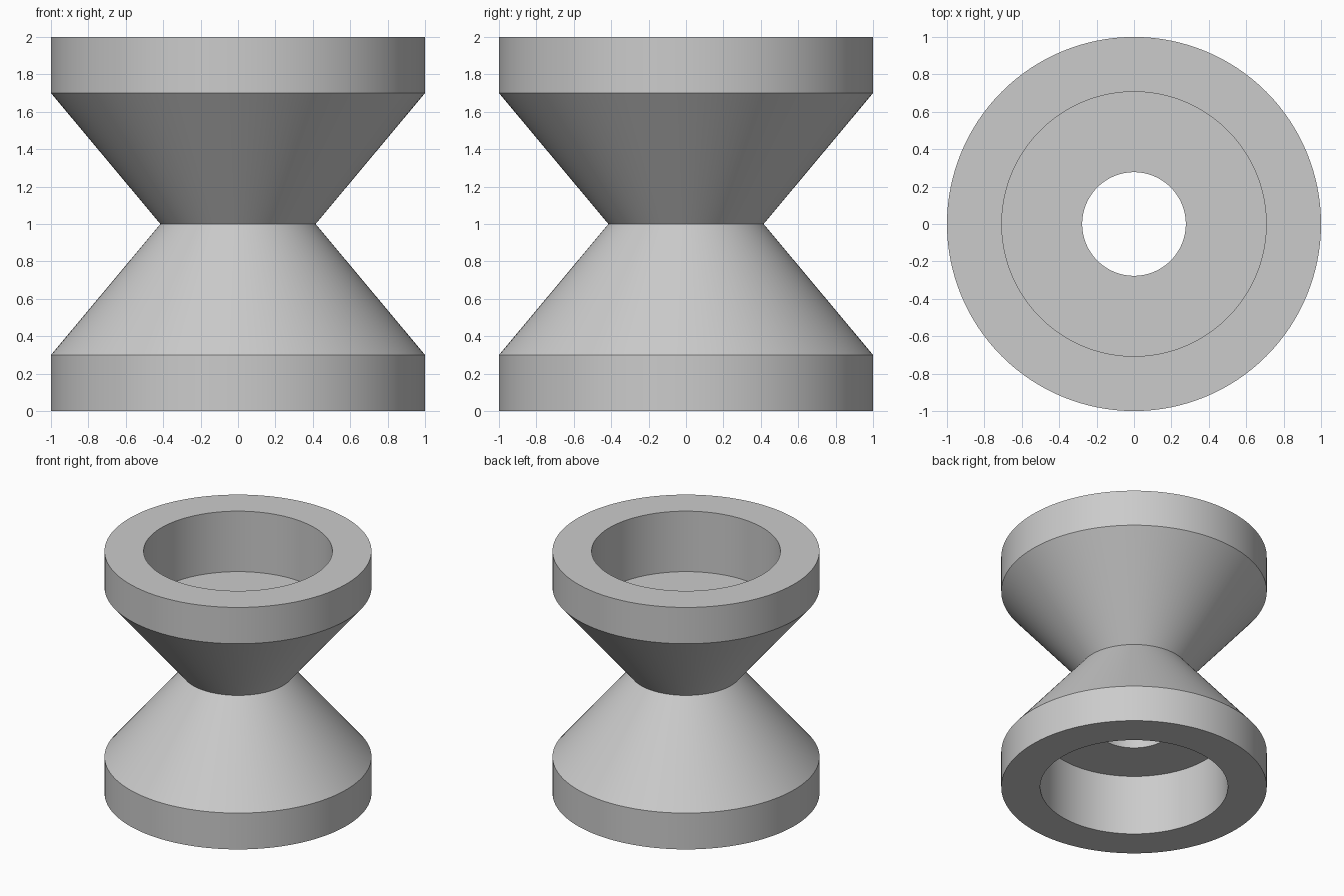
import bpy
import bmesh
import math

SEGMENTS = 128
HEIGHT = 2.0

default_cube = bpy.data.objects.get("Cube")
if default_cube:
    bpy.data.objects.remove(default_cube, do_unlink=True)

# Single plain grey material
grey = bpy.data.materials.new("light_grey")
grey.use_nodes = True
colour = (0.6, 0.6, 0.6, 1.0)
grey.diffuse_color = colour
grey.node_tree.nodes["Principled BSDF"].inputs["Base Color"].default_value = colour

# Lower half of the wall section (radius, z): bore, recess, rim, cone, neck
lower = [(0.277, 0.5), (0.707, 0.5), (0.707, 0.0),
         (1.0, 0.0), (1.0, 0.3), (0.415, 1.0)]
# Upper half mirrors the lower half, sharing the neck point
upper = [(r, HEIGHT - z) for r, z in reversed(lower[:-1])]


def lathe(name, section, material):
    """Revolve a closed section around the z axis."""
    bm = bmesh.new()
    verts = [bm.verts.new((r, 0, z)) for r, z in section]
    edges = [bm.edges.new((a, b)) for a, b in zip(verts, verts[1:] + verts[:1])]
    bmesh.ops.spin(bm, geom=verts + edges, cent=(0, 0, 0), axis=(0, 0, 1),
                   angle=math.tau, steps=SEGMENTS, use_merge=False)
    bmesh.ops.remove_doubles(bm, verts=bm.verts[:], dist=0.0001)
    bmesh.ops.recalc_face_normals(bm, faces=bm.faces[:])
    mesh = bpy.data.meshes.new(name)
    bm.to_mesh(mesh)
    bm.free()
    mesh.materials.append(material)
    obj = bpy.data.objects.new(name, mesh)
    bpy.context.collection.objects.link(obj)
    return obj


# Waisted spool with a through bore and a recess at each end
spool = lathe("waisted_spool", lower + upper, grey)
bpy.ops.object.select_all(action="DESELECT")
spool.select_set(True)
bpy.context.view_layer.objects.active = spool
bpy.ops.object.shade_smooth_by_angle(angle=math.radians(30))
